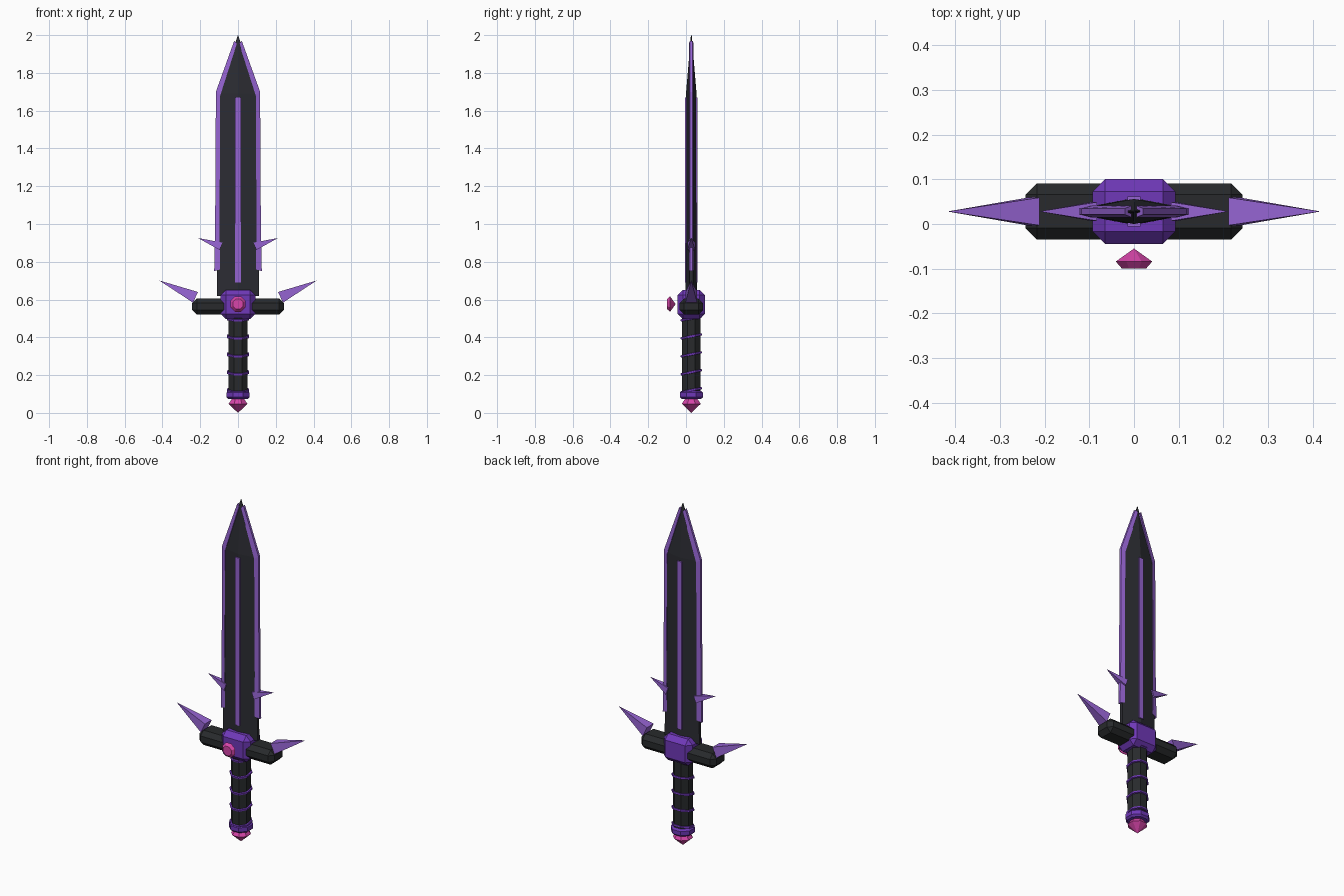
import bpy, bmesh
from math import pi
from mathutils import Vector, Matrix

cube = bpy.data.objects.get("Cube")
if cube:
    bpy.data.objects.remove(cube, do_unlink=True)

YC = 0.028  # centre plane of the sword


def material(name, rgb):
    m = bpy.data.materials.new(name)
    m.use_nodes = True
    m.diffuse_color = (*rgb, 1)
    m.node_tree.nodes["Principled BSDF"].inputs["Base Color"].default_value = (*rgb, 1)
    return m


DARK = material("charcoal", (0.024, 0.025, 0.032))
BLACK = material("black", (0.021, 0.023, 0.025))
PURPLE = material("deep purple", (0.16, 0.04, 0.48))
LILAC = material("light purple", (0.30, 0.125, 0.64))
PINK = material("pink gem", (0.68, 0.06, 0.40))


def finish(name, bm, mat):
    bmesh.ops.recalc_face_normals(bm, faces=bm.faces)
    me = bpy.data.meshes.new(name)
    bm.to_mesh(me)
    bm.free()
    me.materials.append(mat)
    ob = bpy.data.objects.new(name, me)
    bpy.context.collection.objects.link(ob)
    return ob


def loft(name, rings, mat):
    """Join rings of equal point count, closing both ends."""
    bm = bmesh.new()
    vs = [[bm.verts.new(p) for p in r] for r in rings]
    n = len(vs[0])
    for a, b in zip(vs, vs[1:]):
        for i in range(n):
            j = (i + 1) % n
            bm.faces.new((a[i], a[j], b[j], b[i]))
    bm.faces.new(vs[0])
    bm.faces.new(vs[-1])
    return finish(name, bm, mat)


def lathe(name, profile, sides, mat, matrix=Matrix()):
    """Faceted turned part from (radius, height) pairs; radius 0 makes a point."""
    rings = []
    for r, h in profile:
        start = Vector((max(r, 0.0002), 0, h))
        rings.append([matrix @ (Matrix.Rotation(2 * pi * (i + 0.5) / sides, 4, 'Z') @ start)
                      for i in range(sides)])
    return loft(name, rings, mat)


def box(name, centre, size, bevel, mat):
    bm = bmesh.new()
    bmesh.ops.create_cube(bm, size=1)
    bmesh.ops.transform(bm, verts=bm.verts,
                        matrix=Matrix.Translation(centre) @ Matrix.Diagonal((*size, 1)))
    if bevel:
        bmesh.ops.bevel(bm, geom=bm.edges[:], offset=bevel, segments=1, affect='EDGES')
    return finish(name, bm, mat)


def spike(name, base, tip, half, mat):
    """Square spike leaning in the x-z plane."""
    base, tip = Vector(base), Vector(tip)
    d = (tip - base).normalized()
    up, side = Vector((-d.z, 0, d.x)), Vector((0, 1, 0))
    corners = [(1, 1), (1, -1), (-1, -1), (-1, 1)]
    rings = [[c + (up * u + side * s) * h for u, s in corners]
             for c, h in ((base, half), (tip, 0.0004))]
    return loft(name, rings, mat)


# Blade: flattened diamond section, tapering to the tip
def blade_ring(w, t, z):
    e = t * 0.3
    half = [(w, -e), (w, e), (0, t)]
    return [(x, YC + y, z) for x, y in half + [(-x, -y) for x, y in half]]


loft("blade", [blade_ring(0.112, 0.030, 0.62), blade_ring(0.105, 0.028, 1.69),
               blade_ring(0.001, 0.002, 2.0)], DARK)

# Stripe down both blade faces
box("blade_stripe", (0, YC, 1.18), (0.03, 0.068, 0.98), 0, LILAC)

# Edge trims, side spikes and guard horns
trim = [(0.095, 0.76, 0.126, 0.75), (0.098, 1.0, 0.121, 1.0),
        (0.094, 1.68, 0.117, 1.70), (0.006, 1.955, 0.02, 1.97)]
for side, s in (("left", 1), ("right", -1)):
    loft(side + "_edge_trim",
         [[(s * xi, YC - 0.013, zi), (s * xo, YC - 0.007, zo),
           (s * xo, YC + 0.007, zo), (s * xi, YC + 0.013, zi)]
          for xi, zi, xo, zo in trim], LILAC)
    spike(side + "_blade_spike", (s * 0.09, YC, 0.882), (s * 0.21, YC, 0.925), 0.021, LILAC)
    spike(side + "_guard_horn", (s * 0.225, YC, 0.612), (s * 0.415, YC, 0.70), 0.031, LILAC)

# Cross guard and its centre block
box("cross_guard", (0, YC, 0.563), (0.485, 0.125, 0.086), 0.025, BLACK)
box("guard_block", (0, YC, 0.574), (0.185, 0.145, 0.155), 0.028, PURPLE)

# Grip, wraps and pommel cap
axis = Matrix.Translation((0, YC, 0))
lathe("grip", [(0.054, 0.09), (0.054, 0.53)], 8, BLACK, axis)
for i in range(5):
    tilt = axis @ Matrix.Translation((0, 0, 0.12 + 0.095 * i)) @ Matrix.Rotation(0.2, 4, 'X')
    lathe("grip_wrap_%d" % (i + 1),
          [(0.05, -0.007), (0.062, -0.005), (0.062, 0.005), (0.05, 0.007)], 8, PURPLE, tilt)
lathe("pommel_cap", [(0.055, 0.073), (0.066, 0.083), (0.066, 0.107), (0.055, 0.117)],
      8, PURPLE, axis)

# Cut gems: one under the pommel, one floating before the guard
gem = [(0, 0), (0.054, 0.048), (0.036, 0.073)]
lathe("pommel_gem", gem, 8, PINK, axis)
front = Matrix.Translation((0, -0.055, 0.576)) @ Matrix.Rotation(pi / 2, 4, 'X')
lathe("guard_gem", [(0, 0), (0.044, 0.029), (0.029, 0.045)], 8, PINK, front)
